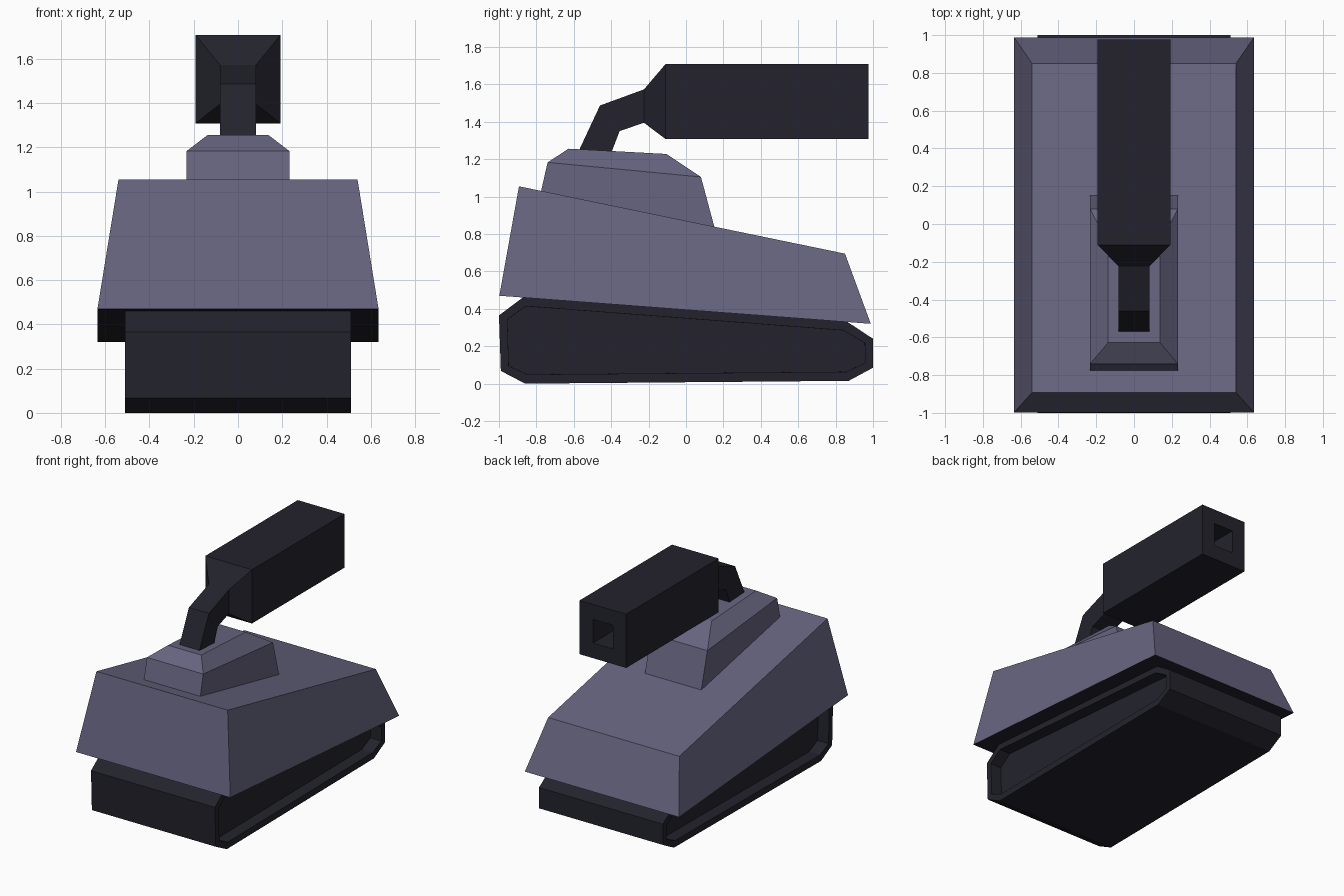
import bpy, bmesh

if "Cube" in bpy.data.objects:
    bpy.data.objects.remove(bpy.data.objects["Cube"])


def material(name, rgb):
    m = bpy.data.materials.new(name)
    m.diffuse_color = (*rgb, 1)
    m.use_nodes = True
    m.node_tree.nodes["Principled BSDF"].inputs["Base Color"].default_value = m.diffuse_color
    return m


PURPLE = material("purple_grey_armour", (0.135, 0.129, 0.215))
DARK = material("dark_metal", (0.0168, 0.0165, 0.026))


def finish(name, bm, mats):
    bmesh.ops.recalc_face_normals(bm, faces=bm.faces)
    mesh = bpy.data.meshes.new(name)
    bm.to_mesh(mesh)
    bm.free()
    for m in mats:
        mesh.materials.append(m)
    obj = bpy.data.objects.new(name, mesh)
    bpy.context.collection.objects.link(obj)
    return obj


def loft(name, rings, mats):
    """Skin four-sided rings; each ring is (half width, y1, z1, y2, z2)."""
    bm = bmesh.new()
    loops = []
    for w, y1, z1, y2, z2 in rings:
        corners = [(-w, y1, z1), (w, y1, z1), (w, y2, z2), (-w, y2, z2)]
        loops.append([bm.verts.new(c) for c in corners])
    for a, b in zip(loops, loops[1:]):
        for i in range(4):
            j = (i + 1) % 4
            bm.faces.new((a[i], a[j], b[j], b[i]))
    bm.faces.new(loops[0])
    bm.faces.new(loops[-1])
    return finish(name, bm, mats)


# Track block: side profile extruded across, with recessed sides
profile = [(-1.0, 0.365), (-0.87, 0.462), (0.86, 0.332), (1.0, 0.24),
           (1.0, 0.085), (0.87, 0.015), (-0.86, 0.0), (-0.99, 0.068)]
bm = bmesh.new()
left, right = [[bm.verts.new((x, y, z)) for y, z in profile] for x in (-0.51, 0.51)]
for i in range(len(profile)):
    j = (i + 1) % len(profile)
    bm.faces.new((left[i], left[j], right[j], right[i]))
sides = [bm.faces.new(left), bm.faces.new(right)]
bmesh.ops.recalc_face_normals(bm, faces=bm.faces)
bmesh.ops.inset_individual(bm, faces=sides, thickness=0.05)
bmesh.ops.inset_individual(bm, faces=sides, thickness=0.0005, depth=-0.09)
finish("track_block", bm, [DARK])

# Hull: tapered wedge with a dark underside
hull = loft("hull", [(0.635, -0.998, 0.47, 0.988, 0.32),
                     (0.54, -0.893, 1.055, 0.85, 0.695)], [PURPLE, DARK])
for p in hull.data.polygons:
    p.material_index = 1 if p.normal.z < -0.5 else 0

# Turret base: straight walls, then a bevelled cap
loft("turret_base", [(0.232, -0.777, 1.02, 0.155, 0.825),
                     (0.232, -0.74, 1.183, 0.08, 1.105),
                     (0.137, -0.628, 1.256, -0.105, 1.228)], [PURPLE])

# Bent neck flaring into the box cannon, ending in a square bore
loft("neck_and_cannon", [(0.082, -0.405, 1.22, -0.58, 1.23),
                         (0.082, -0.355, 1.35, -0.46, 1.487),
                         (0.082, -0.225, 1.395, -0.225, 1.573),
                         (0.192, -0.11, 1.308, -0.11, 1.708),
                         (0.192, 0.977, 1.308, 0.977, 1.708),
                         (0.082, 0.977, 1.42, 0.977, 1.596),
                         (0.082, 0.677, 1.42, 0.677, 1.596)], [DARK])
